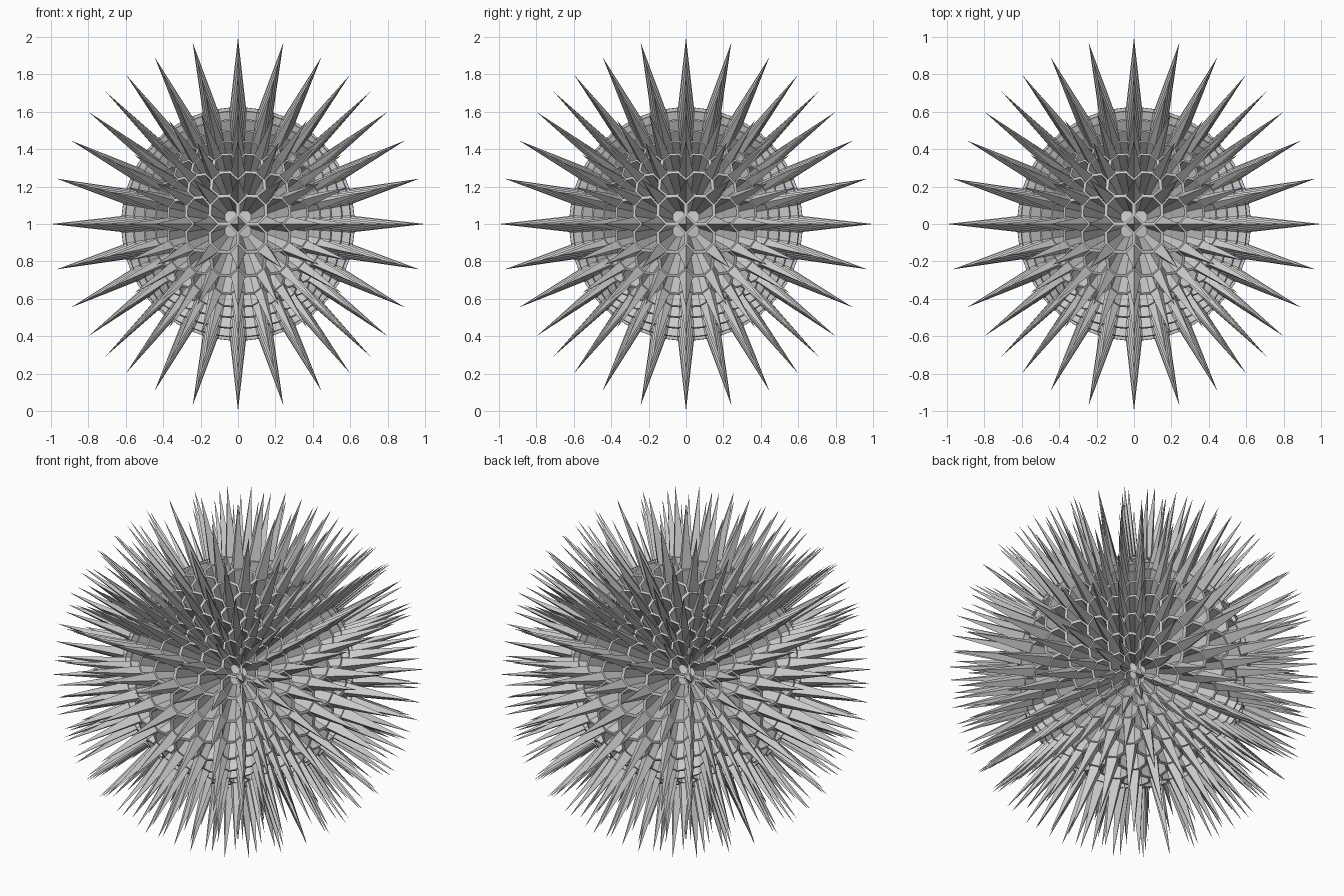
import bpy, bmesh
from mathutils import Vector

if "Cube" in bpy.data.objects:
    bpy.data.objects.remove(bpy.data.objects["Cube"])

R_SHELL = 0.628    # radius of the lattice surface
R_TIP = 1.0        # radius of the spike tips
CUT = 0.28         # corner cut, as a fraction of each grid edge
INSET = 0.87       # size of the pit opening inside each octagon
DEPTH = 0.5        # pit floor radius relative to its rim

# Guide: cube with an 8 x 8 grid per side, projected on a sphere
guide = bmesh.new()
bmesh.ops.create_cube(guide, size=2)
bmesh.ops.subdivide_edges(guide, edges=guide.edges[:], cuts=7, use_grid_fill=True)
for v in guide.verts:
    v.co = v.co.normalized() * R_SHELL


def cut_point(v, u):
    return v.co.lerp(u.co, CUT)


def corners(face):
    """Each corner of a guide face with its two cut points."""
    for lp in face.loops:
        prev, nxt = lp.link_loop_prev.vert, lp.link_loop_next.vert
        yield lp.vert, cut_point(lp.vert, prev), cut_point(lp.vert, nxt)


def finish(bm, name):
    bmesh.ops.remove_doubles(bm, verts=bm.verts[:], dist=1e-5)
    mesh = bpy.data.meshes.new(name)
    bm.to_mesh(mesh)
    bm.free()
    obj = bpy.data.objects.new(name, mesh)
    obj.location.z = 1
    bpy.context.collection.objects.link(obj)


# Shell: octagonal cells with a thin rim and a deep tapering pit
shell = bmesh.new()
for f in guide.faces:
    outer = [p for _, a, b in corners(f) for p in (a, b)]
    mid = sum(outer, Vector()) / len(outer)
    inner = [mid.lerp(p, INSET) for p in outer]
    floor = [p * DEPTH for p in inner]
    rings = [[shell.verts.new(p) for p in ring] for ring in (outer, inner, floor)]
    n = len(outer)
    for r0, r1 in zip(rings, rings[1:]):
        for i in range(n):
            j = (i + 1) % n
            shell.faces.new((r0[i], r0[j], r1[j], r1[i]))
    shell.faces.new(rings[2])
finish(shell, "honeycomb_shell")

# Spikes: one flat-sided spike on every grid point
spikes = bmesh.new()
for f in guide.faces:
    for v, a, b in corners(f):
        tip = v.co.normalized() * R_TIP
        spikes.faces.new([spikes.verts.new(p) for p in (b, a, tip)])
finish(spikes, "spikes")
guide.free()
